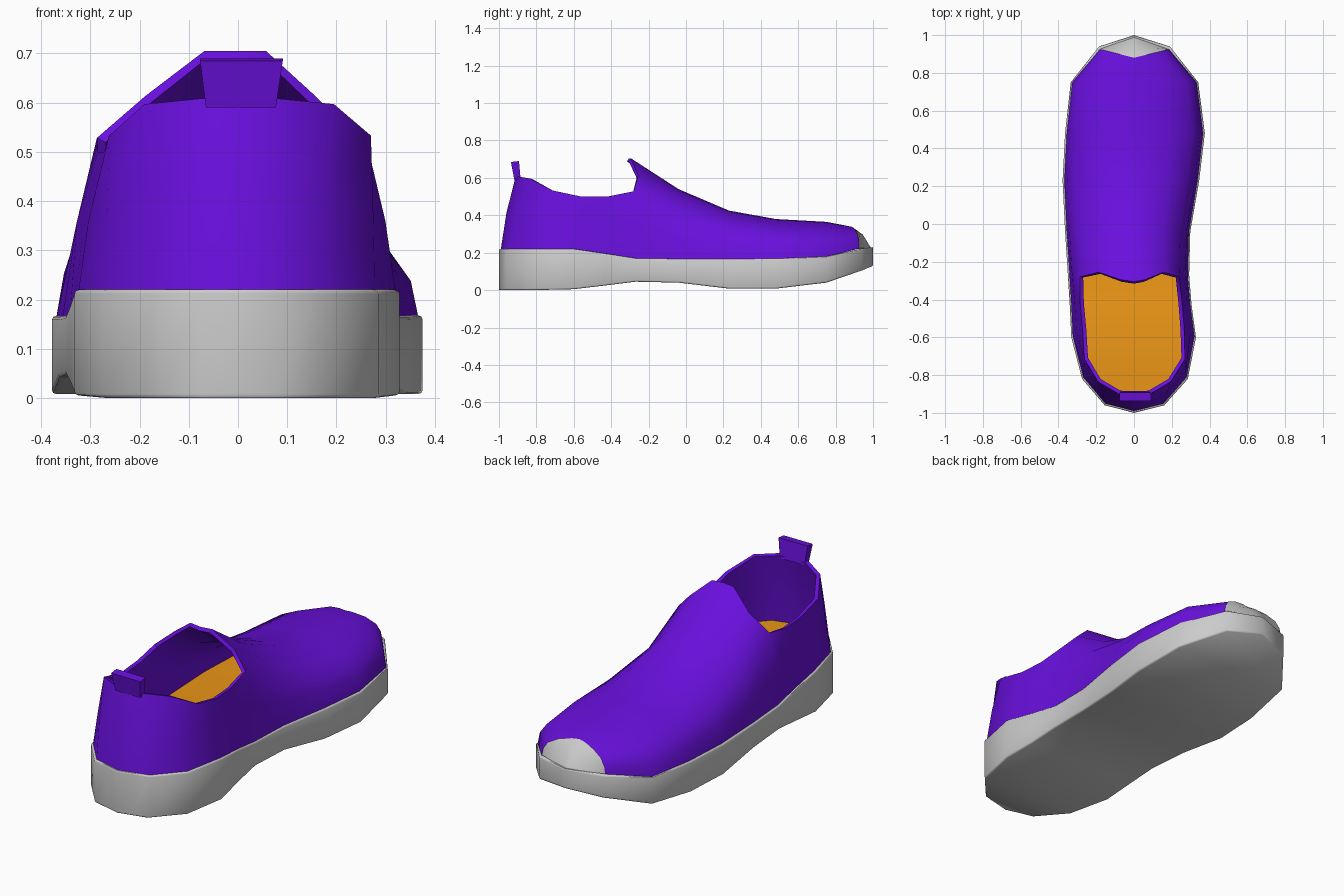
import bpy, bmesh, math
from mathutils import Vector

if "Cube" in bpy.data.objects:
    bpy.data.objects.remove(bpy.data.objects["Cube"])

# Plan stations from toe to heel: y, left x, right x, sole bottom z, sole top z
ST = [(1.0, 0, 0, .13, .23), (.94, -.185, .19, .105, .222), (.75, -.335, .34, .04, .18),
      (.48, -.365, .375, .008, .168), (.23, -.378, .345, .008, .167), (-.04, -.365, .298, .04, .167),
      (-.27, -.35, .292, .045, .17), (-.43, -.34, .305, .025, .195), (-.60, -.332, .328, .005, .22),
      (-.82, -.275, .285, 0, .22), (-.96, -.155, .16, 0, .22), (-.98, -.075, .08, 0, .22),
      (-1.0, 0, 0, 0, .22)]


def material(name, rgb):
    m = bpy.data.materials.new(name)
    m.diffuse_color = (*rgb, 1)
    m.use_nodes = True
    m.node_tree.nodes["Principled BSDF"].inputs["Base Color"].default_value = m.diffuse_color
    return m


def make(name, strips, mat=None, thickness=0, bevel=0, angle=45):
    """Skin lists of point rows, weld them, orient outward, finish with modifiers."""
    bm = bmesh.new()
    for rows in strips:
        grid = [[bm.verts.new(p) for p in r] for r in rows]
        for a, b in zip(grid, grid[1:]):
            for j in range(len(a) - 1):
                bm.faces.new((a[j], b[j], b[j + 1], a[j + 1]))
    bmesh.ops.remove_doubles(bm, verts=bm.verts, dist=.0005)
    bmesh.ops.recalc_face_normals(bm, faces=bm.faces)
    mid = sum((v.co for v in bm.verts), Vector()) / len(bm.verts)
    mid.z = min(v.co.z for v in bm.verts)
    if sum(f.normal.dot(f.calc_center_median() - mid) * f.calc_area() for f in bm.faces) < 0:
        bmesh.ops.reverse_faces(bm, faces=bm.faces)
    me = bpy.data.meshes.new(name)
    bm.to_mesh(me)
    bm.free()
    ob = bpy.data.objects.new(name, me)
    bpy.context.collection.objects.link(ob)
    bpy.context.view_layer.objects.active = ob
    if thickness:
        m = ob.modifiers.new("thickness", 'SOLIDIFY')
        m.thickness, m.offset = thickness, -1
        bpy.ops.object.modifier_apply(modifier=m.name)
    if bevel:
        m = ob.modifiers.new("bevel", 'BEVEL')
        m.width, m.segments, m.angle_limit = bevel, 2, math.radians(50)
        bpy.ops.object.modifier_apply(modifier=m.name)
    ob.data.shade_smooth()
    ob.data.set_sharp_from_angle(angle=math.radians(angle))
    if mat:
        ob.data.materials.append(mat)
    return ob


purple = material("purple_knit", (.14, .005, .72))
orange = material("orange_lining", (.82, .30, .008))

# Sole: closed four-corner loft along the foot
make("sole", [[[(l, y, b), (l, y, t), (r, y, t), (r, y, b), (l, y, b)]
               for y, l, r, b, t in ST]], bevel=.008)

# Insole: thin sheet just above the sole
make("insole", [[[(l * .93, y * .96, t + .012), (r * .93, y * .96, t + .012)]
                 for y, l, r, b, t in ST]], orange)

# Upper: arches over the forefoot, tongue peak on the last one
FX = (1, .96, .84, .55, .2, 0)
FZ = (0, .33, .62, .86, .98, 1)
TZ = (0, .35, .67, .83, 1, 1)
CREST = (.34, .365, .38, .425, .54, .705)


def arch(k):
    y, l, r, b, base = ST[k]
    fz = TZ if k == 6 else FZ
    left, right = [], []
    for i, (f, h) in enumerate(zip(FX, fz)):
        py = y
        if k == 1:
            py = .925 - .045 * (1 - f)
        if k == 6:
            py = (-.27, -.27, -.28, -.255, -.295, -.305)[i]
        z = base + (CREST[k - 1] - base) * h
        left.append(Vector((l * .975 * f, py, z)))
        right.append(Vector((r * .975 * f, py, z)))
    return left + right[-2::-1]


arches = [arch(k) for k in range(1, 7)]

# Collar rim behind the tongue: left x, right x, y, z for stations 7 to 12
RIM = [(-.285, .255, -.42, .50), (-.272, .266, -.56, .50), (-.262, .27, -.715, .533),
       (-.19, .195, -.835, .597), (-.08, .085, -.9, .608), (0, 0, -.91, .61)]


def wall(k, side):
    y, base = ST[k][0] * .99, ST[k][4]
    rim = RIM[k - 7]
    lo = Vector((ST[k][1 + side] * .975, y, base))
    hi = Vector((rim[side], rim[2], rim[3]))
    m = lo.lerp(hi, .38)
    m.z = lo.z + (hi.z - lo.z) * .5
    return [lo, m, hi]


quarter = ([arches[-1][:3]] + [wall(k, 0) for k in range(7, 13)]
           + [wall(k, 1) for k in range(11, 6, -1)] + [arches[-1][:-4:-1]])
make("upper", [arches, quarter], purple, thickness=.02, angle=60)

# Toe cap: lens patch from the first arch down to the sole edge
front = arches[0]
edge = [Vector((p.x, .925 + .065 * (1 - abs(p.x) / .183), .224)) for p in front]
middle = [a.lerp(b, .5) + Vector((0, .01, .015)) * (1 - min(1, abs(a.x) / .183))
          for a, b in zip(front, edge)]
make("toe_cap", [[front, middle, edge]], thickness=.015, angle=60)

# Heel pull tab: small flared block leaning back
low = [(-.065, -.918, .59), (.077, -.918, .59), (.077, -.884, .59), (-.065, -.884, .59)]
top = [(-.077, -.936, .685), (.091, -.936, .685), (.091, -.893, .69), (-.077, -.893, .69)]
make("heel_tab", [[low + low[:1], top + top[:1]], [top[:2], top[:1:-1]], [low[:2], low[:1:-1]]],
     purple, angle=30)
